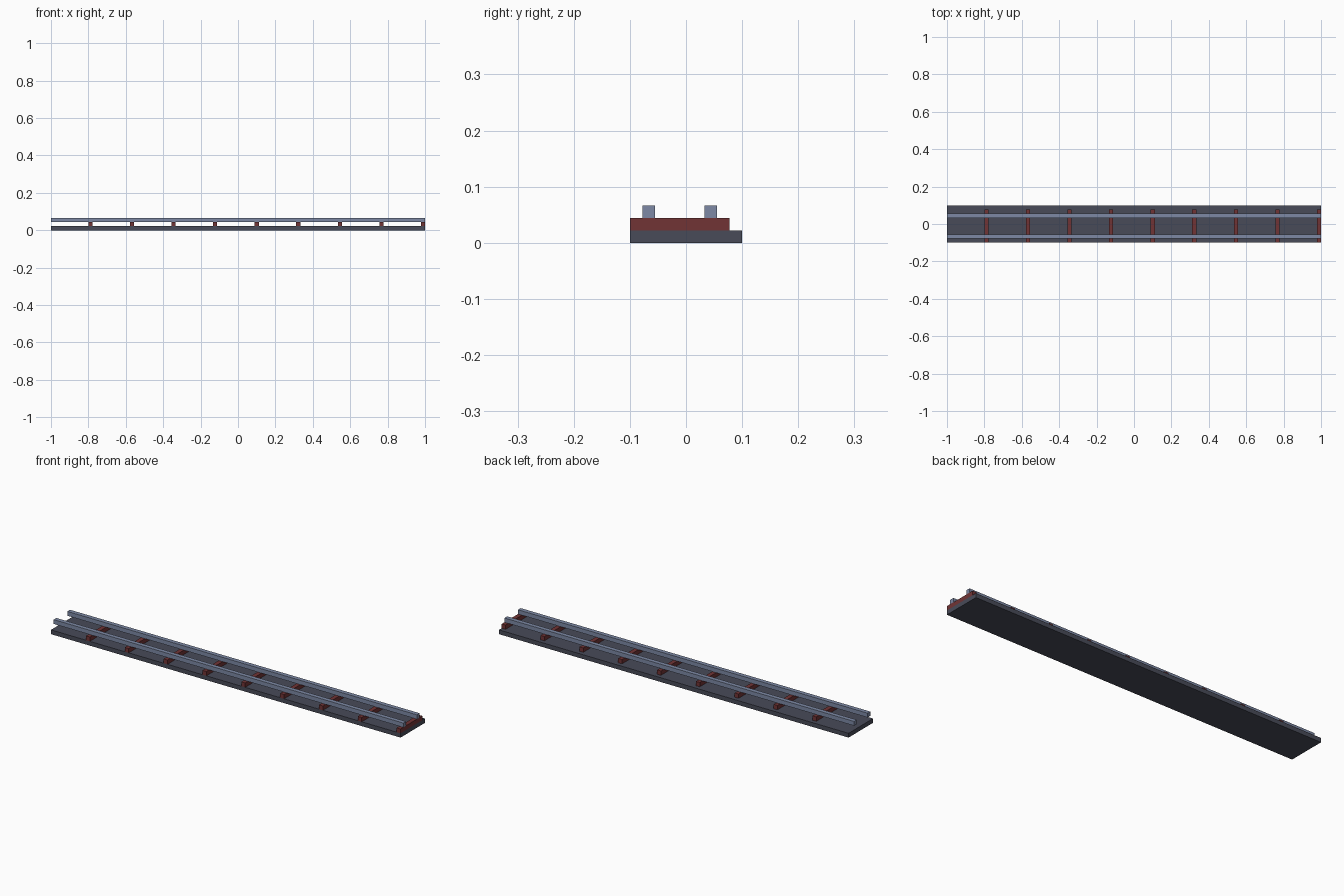
import bpy

if "Cube" in bpy.data.objects:
    bpy.data.objects.remove(bpy.data.objects["Cube"])

U = 2 / 90  # one block unit: the track is 90 x 9 x 3 units


def material(name, rgb):
    m = bpy.data.materials.new(name)
    m.diffuse_color = (*rgb, 1)
    m.use_nodes = True
    m.node_tree.nodes["Principled BSDF"].inputs["Base Color"].default_value = m.diffuse_color
    return m


def box(name, lo, hi, mat):
    """Box from two opposite corners given in block units."""
    bpy.ops.mesh.primitive_cube_add(size=1)
    o = bpy.context.object
    o.name = name
    o.location = [(a + b) / 2 * U for a, b in zip(lo, hi)]
    o.scale = [(b - a) * U for a, b in zip(lo, hi)]
    bpy.ops.object.transform_apply(location=True, rotation=False, scale=True)
    o.data.materials.append(mat)
    return o


gravel = material("dark grey gravel", (0.065, 0.070, 0.098))
wood = material("red brown wood", (0.165, 0.034, 0.036))
steel = material("blue grey steel", (0.205, 0.250, 0.375))

# Track bed
box("track_bed", (-45, -4.5, 0), (45, 4.5, 1), gravel)

# Sleepers, every ten units, flush with the right end and the front side
for i in range(9):
    x = -36 + 10 * i
    box(f"sleeper_{i + 1}", (x, -4.5, 1), (x + 1, 3.5, 2), wood)

# Rails
for name, y in (("front_rail", -3.5), ("back_rail", 1.5)):
    box(name, (-45, y, 2), (45, y + 1, 3), steel)
